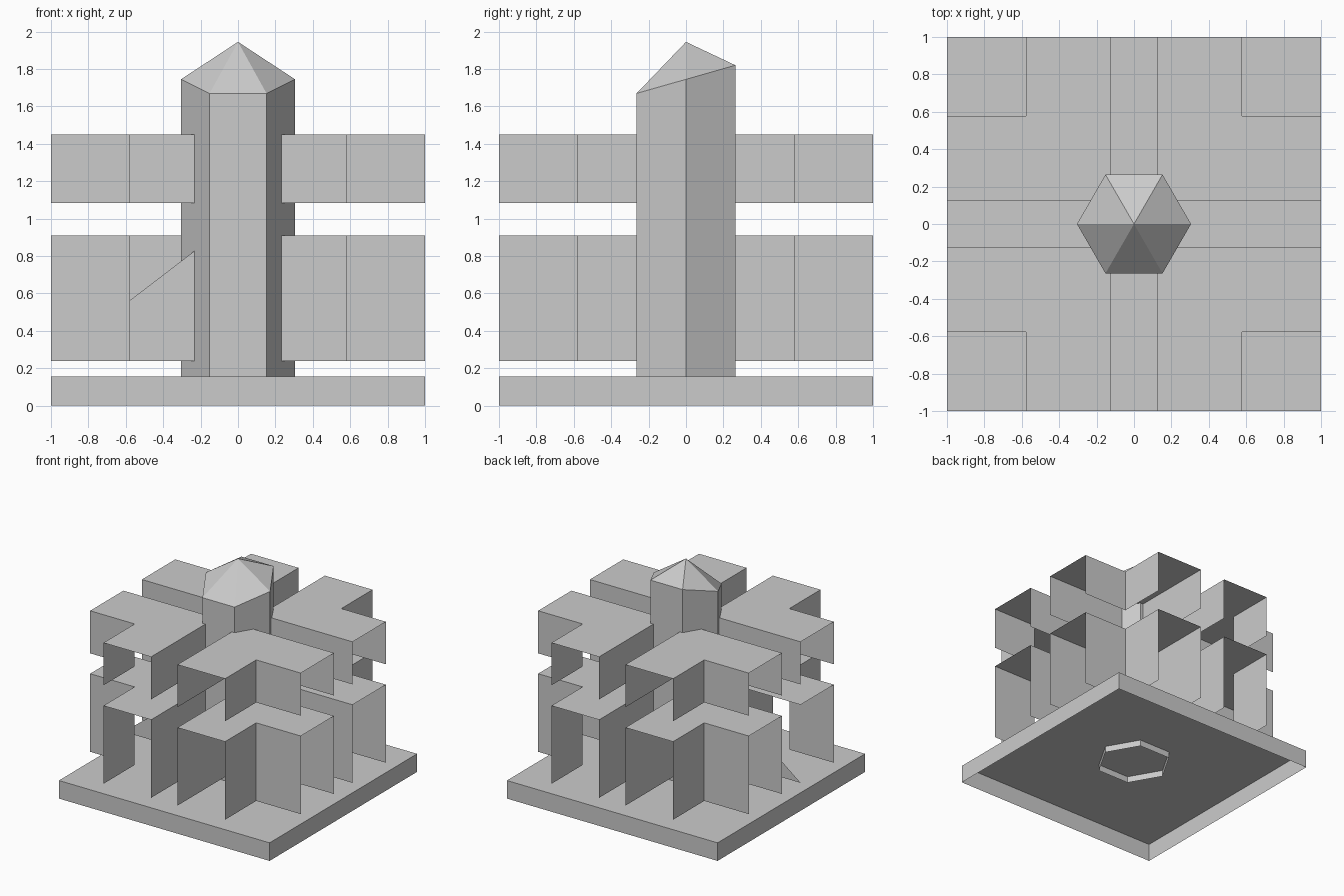
import bpy, bmesh, math
from mathutils import Matrix, Vector

cube = bpy.data.objects.get("Cube")
if cube:
    bpy.data.objects.remove(cube, do_unlink=True)

GREY = (0.6, 0.6, 0.6, 1.0)
stone = bpy.data.materials.new("plain_grey")
stone.use_nodes = True
stone.diffuse_color = GREY
stone.node_tree.nodes["Principled BSDF"].inputs["Base Color"].default_value = GREY


def finish(bm, name):
    mesh = bpy.data.meshes.new(name)
    bm.to_mesh(mesh)
    bm.free()
    mesh.materials.append(stone)
    obj = bpy.data.objects.new(name, mesh)
    bpy.context.collection.objects.link(obj)
    return obj


def shell(name, outline, low, high, open_sides=(), half_sides=()):
    """Roofed shell without a floor; sides may be left open or cut to a triangle."""
    bm = bmesh.new()
    bottom = [bm.verts.new((p.x, p.y, low)) for p in outline]
    top = [bm.verts.new((p.x, p.y, high)) for p in outline]
    bm.faces.new(top)
    for i in range(len(outline)):
        j = (i + 1) % len(outline)
        if i in half_sides:
            bm.faces.new((bottom[i], bottom[j], top[i]))
        elif i not in open_sides:
            bm.faces.new((bottom[i], bottom[j], top[j], top[i]))
    loose = [v for v in bm.verts if not v.link_faces]
    bmesh.ops.delete(bm, geom=loose, context='VERTS')
    return finish(bm, name)


# Base plate, open underneath
square = [Vector(p) for p in ((-1, -1), (1, -1), (1, 1), (-1, 1))]
shell("base_plate", square, 0, 0.155)

# Notched corner blocks in two storeys, with open outer ends
IN, NOTCH = 0.125, 0.577
block = [Vector(p) for p in ((IN, IN), (1, IN), (1, NOTCH),
                             (NOTCH, NOTCH), (NOTCH, 1), (IN, 1))]
corners = ("back_left", "back_right", "front_right", "front_left")
for storey, low, high in (("lower", 0.24, 0.91), ("upper", 1.085, 1.45)):
    for turn, corner in enumerate(corners):
        spin = Matrix.Rotation(turn * math.pi / 2, 2)
        # One lower wall is broken along its diagonal
        broken = (0,) if (storey, corner) == ("lower", "front_right") else ()
        shell(f"{storey}_block_{corner}", [spin @ p for p in block],
              low, high, open_sides=(1, 4), half_sides=broken)

# Hexagonal tower with a slanted rim and pointed cap, open underneath
bm = bmesh.new()
foot, rim = [], []
for k in range(6):
    x, y = (0.305 * f(k * math.pi / 3) for f in (math.cos, math.sin))
    foot.append(bm.verts.new((x, y, 0.1)))
    rim.append(bm.verts.new((x, y, 1.745 + 0.285 * y)))
tip = bm.verts.new((0, 0, 1.945))
for k in range(6):
    n = (k + 1) % 6
    bm.faces.new((foot[k], foot[n], rim[n], rim[k]))
    bm.faces.new((rim[k], rim[n], tip))
finish(bm, "tower")
